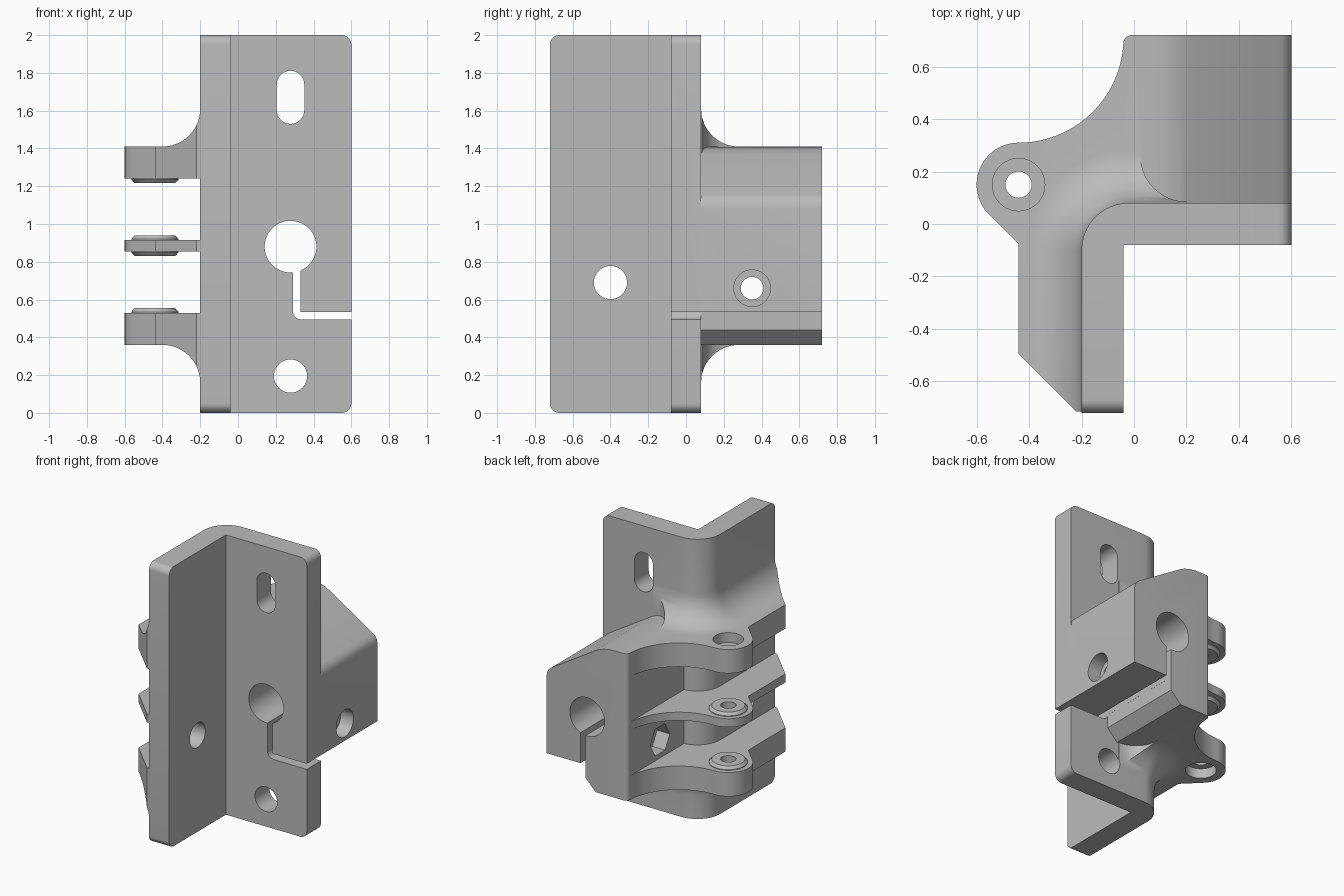
import bpy, bmesh, math
from mathutils import Vector

if "Cube" in bpy.data.objects:
    bpy.data.objects.remove(bpy.data.objects["Cube"])

grey = bpy.data.materials.new("light_grey")
grey.diffuse_color = (0.5, 0.5, 0.5, 1)
grey.use_nodes = True
grey.node_tree.nodes["Principled BSDF"].inputs["Base Color"].default_value = grey.diffuse_color


def arc(cx, cy, r, a0, a1, n=16):
    angs = [math.radians(a0 + (a1 - a0) * i / n) for i in range(n + 1)]
    return [(cx + r * math.cos(a), cy + r * math.sin(a)) for a in angs]


def circle(cx, cy, r, n=48):
    return arc(cx, cy, r, 0, 360, n)[:-1]


def finish(bm, name):
    bmesh.ops.recalc_face_normals(bm, faces=bm.faces)
    me = bpy.data.meshes.new(name)
    bm.to_mesh(me)
    bm.free()
    me.materials.append(grey)
    ob = bpy.data.objects.new(name, me)
    bpy.context.collection.objects.link(ob)
    return ob


def loft(name, rings, bevel=None, width=0.0):
    """Solid through matching rings of points, capped at both ends."""
    bm = bmesh.new()
    vs = [[bm.verts.new(p) for p in ring] for ring in rings]
    n = len(rings[0])
    for a, b in zip(vs, vs[1:]):
        for i in range(n):
            j = (i + 1) % n
            bm.faces.new((a[i], a[j], b[j], b[i]))
    bm.faces.new(vs[0])
    bm.faces.new(vs[-1])
    if bevel:
        edges = [e for e in bm.edges if bevel(e.verts[0].co, e.verts[1].co)]
        bmesh.ops.bevel(bm, geom=edges, offset=width, segments=8,
                        profile=0.5, affect='EDGES')
    return finish(bm, name)


def prism(name, pts, axis, lo, hi, **kw):
    place = {'x': lambda u, v, w: (w, u, v),
             'y': lambda u, v, w: (u, w, v),
             'z': lambda u, v, w: (u, v, w)}[axis]
    return loft(name, [[place(u, v, w) for u, v in pts] for w in (lo, hi)], **kw)


def combine(base, other, op):
    mod = base.modifiers.new(op, 'BOOLEAN')
    mod.operation, mod.object, mod.solver = op, other, 'EXACT'
    bpy.context.view_layer.objects.active = base
    bpy.ops.object.modifier_apply(modifier=mod.name)
    bpy.data.objects.remove(other)


# L-shaped angle plate with rounded free corners
def plate_corner(a, b):
    if abs(a.z - b.z) > 1e-4:
        return False
    return (min(a.x, b.x) > 0.599) or (max(a.y, b.y) < -0.719)


plate_pts = ([(0.6, -0.08), (0.6, 0.08)] + arc(-0.02, -0.1, 0.18, 90, 180)
             + [(-0.2, -0.72), (-0.04, -0.72), (-0.04, -0.08)])
bracket = prism("hinge_bracket", plate_pts, 'z', 0, 2, bevel=plate_corner, width=0.05)

# clamp block behind the plate
block_pts = [(-0.04, 0.36), (0.21, 0.36), (0.29, 0.44), (0.29, 0.535), (0.6, 0.535),
             (0.6, 1.08), (0.595, 1.115), (0.583, 1.138), (0.56, 1.157),
             (0.22, 1.367), (0.18, 1.388), (0.14, 1.401), (0.1, 1.408), (0.06, 1.41),
             (-0.04, 1.41)]
block = prism("clamp_block", block_pts, 'y', 0, 0.72, width=0.03,
              bevel=lambda a, b: max(a.x, b.x) < -0.039 and min(a.y, b.y) > 0.719)
combine(bracket, block, 'UNION')

# hinge arm outline: concave sweep, eye, flange along the plate
EX, EY = -0.44, 0.15
arm_edge = (arc(-0.44, 0.71, 0.4, -3, -90, 24) + arc(EX, EY, 0.16, 90, 225, 24)[1:]
            + [(-0.44, -0.076), (-0.44, -0.495), (-0.22, -0.715), (-0.1, -0.715)])
arm_pts = arm_edge + [(-0.1, 0), (0, 0), (0, 0.689)]
for lo, hi in ((1.24, 1.41), (0.855, 0.915), (0.36, 0.53)):
    combine(bracket, prism("arm", arm_pts, 'z', lo, hi), 'UNION')

# tapered bosses around the hinge eyes
for z, d in ((1.24, -1), (0.915, 1), (0.855, -1), (0.53, 1)):
    rings = [[(x, y, z + d * h) for x, y in circle(EX, EY, r)]
             for h, r in ((-0.02, 0.125), (0.005, 0.125), (0.024, 0.108))]
    combine(bracket, loft("boss", rings), 'UNION')

# large fillets above the top arm and below the bottom arm
path = [((-0.2, -0.76), (-1, 0))]
for i in range(17):
    a = math.radians(180 - 90 * i / 16)
    n = (math.cos(a), math.sin(a))
    path.append(((-0.02 + 0.18 * n[0], -0.1 + 0.18 * n[1]), n))
path.append(((0.25, 0.08), (0, 1)))
section = ([(-0.06, 1.37), (0.2, 1.37)] + arc(0.2, 1.61, 0.2, 270, 180, 12)
           + [(-0.06, 1.61)])
clip_pts = (arm_edge + [(-0.1, 0), (0.2, 0)]
            + arc(0.2, 0.26, 0.175, 270, 180, 10) + [(0.025, 0.689)])
for flip in (False, True):
    fz = (lambda z: 1.77 - z) if flip else (lambda z: z)
    rings = [[(p[0] + n[0] * d, p[1] + n[1] * d, fz(z)) for d, z in section]
             for p, n in path]
    fillet = loft("fillet", rings)
    combine(fillet, prism("clip", clip_pts, 'z', *sorted((fz(1.3), fz(1.7)))), 'INTERSECT')
    combine(bracket, fillet, 'UNION')

# holes: rod bore, clamp slit, slot, screw holes, clamp bolt, hinge pin
HX = 0.278
slot = arc(HX, 1.738, 0.073, 0, 180) + arc(HX, 1.603, 0.073, 180, 360)
slit = ([(0.33, 0.8), (0.29, 0.8)] + arc(0.335, 0.54, 0.045, 180, 270, 8)
        + [(0.7, 0.495), (0.7, 0.535), (0.33, 0.535)])
cuts = [
    (circle(HX, 0.88, 0.137, 64), 'y', -0.3, 0.9),
    (slit, 'y', -0.3, 0.9),
    (slot, 'y', -0.3, 0.4),
    (circle(HX, 0.195, 0.088), 'y', -0.3, 0.5),
    (circle(-0.4, 0.69, 0.088), 'x', -0.3, 0.1),
    (circle(0.35, 0.66, 0.06), 'x', -0.1, 0.8),
    (circle(0.35, 0.66, 0.097), 'x', 0.5, 0.8),
    (circle(0.35, 0.66, 0.11, 6), 'x', -0.1, 0.06),
    (circle(EX, EY, 0.05), 'z', -0.2, 2.2),
    (circle(EX, EY, 0.1), 'z', 1.34, 1.7),
    (circle(EX, EY, 0.1), 'z', 0.1, 0.43),
]
for c in cuts:
    combine(bracket, prism("cutter", *c), 'DIFFERENCE')

# smooth curved faces, keep crisp edges
bpy.context.view_layer.objects.active = bracket
bracket.select_set(True)
bpy.ops.object.shade_smooth_by_angle(angle=math.radians(30))
